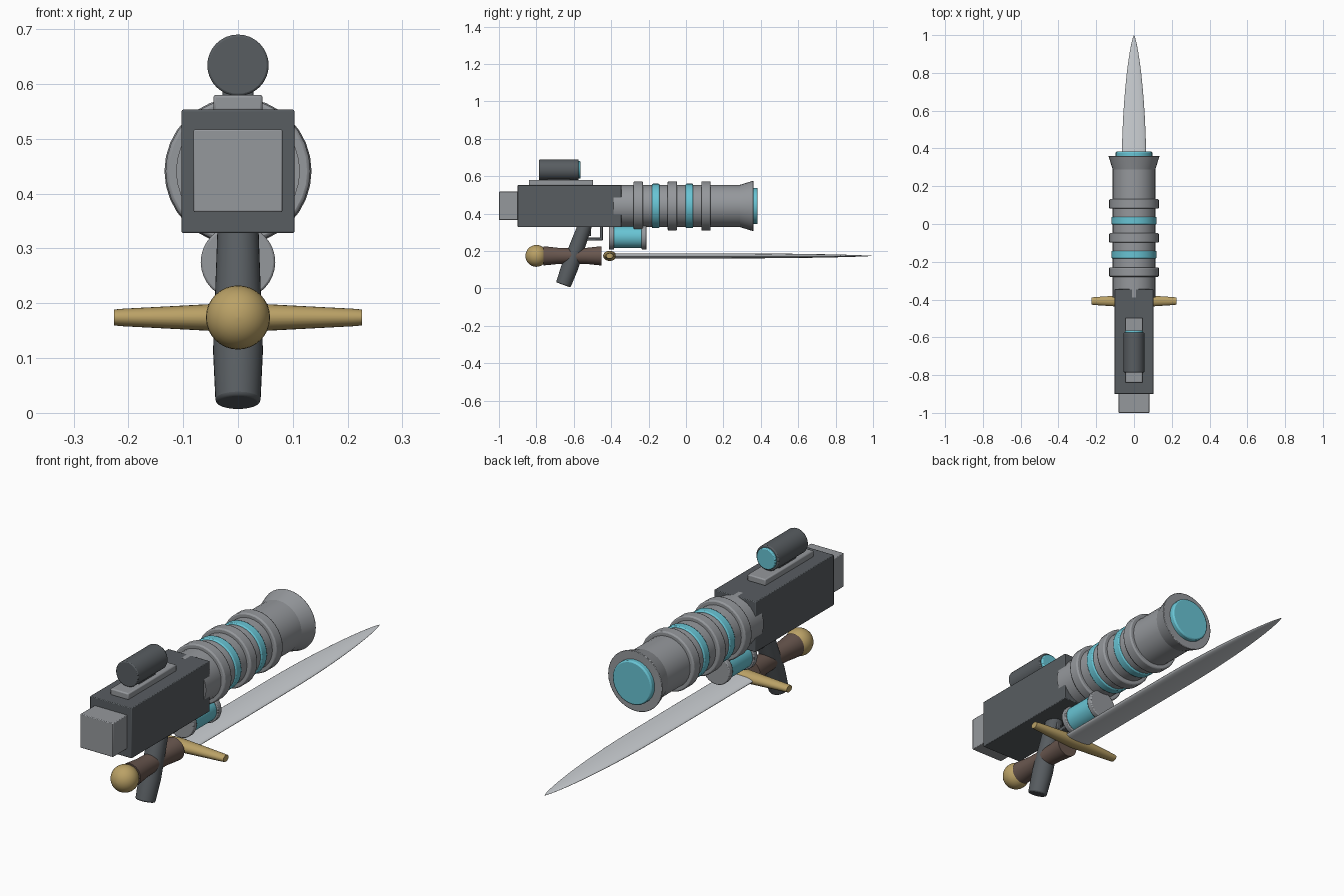
import bpy, bmesh, math
from mathutils import Vector

if "Cube" in bpy.data.objects:
    bpy.data.objects.remove(bpy.data.objects["Cube"])


def mat(name, rgb):
    m = bpy.data.materials.new(name)
    lin = [((c / 255 + 0.055) / 1.055) ** 2.4 for c in rgb]
    m.diffuse_color = (*lin, 1)
    m.use_nodes = True
    m.node_tree.nodes["Principled BSDF"].inputs["Base Color"].default_value = m.diffuse_color
    return m


DARK = mat("dark metal", (88, 93, 97))
GREY = mat("grey metal", (149, 152, 156))
CYAN = mat("cyan glow", (104, 196, 212))
BRASS = mat("brass", (186, 161, 102))
BROWN = mat("brown leather", (104, 86, 78))
SILVER = mat("blade silver", (205, 209, 213))


def finish(name, bm, material, bevel=0.0):
    bmesh.ops.recalc_face_normals(bm, faces=bm.faces)
    me = bpy.data.meshes.new(name)
    bm.to_mesh(me)
    bm.free()
    ob = bpy.data.objects.new(name, me)
    bpy.context.collection.objects.link(ob)
    me.materials.append(material)
    if bevel:
        mod = ob.modifiers.new("bevel", "BEVEL")
        mod.width, mod.segments, mod.limit_method = bevel, 2, 'ANGLE'
        mod.angle_limit = math.radians(40)
    bpy.ops.object.select_all(action='DESELECT')
    ob.select_set(True)
    bpy.context.view_layer.objects.active = ob
    bpy.ops.object.shade_smooth_by_angle(angle=math.radians(35))
    return ob


def box(name, x, y, z, material, bevel=0.003):
    """Box centred on x = 0 with half width x and ranges y and z."""
    bm = bmesh.new()
    bmesh.ops.create_cube(bm, size=1)
    for v in bm.verts:
        v.co = (v.co.x * 2 * x,
                y[0] + (v.co.y + 0.5) * (y[1] - y[0]),
                z[0] + (v.co.z + 0.5) * (z[1] - z[0]))
    return finish(name, bm, material, bevel)


def lathe(name, profile, material, origin, axis=(0, 1, 0), side=(1, 0, 0),
          squash=(1, 1), bevel=0.0, n=32):
    """Turn (distance, radius) points about an axis, closed by end caps."""
    a, u, o = Vector(axis).normalized(), Vector(side), Vector(origin)
    w = a.cross(u)
    bm = bmesh.new()
    rings = []
    for t, r in profile:
        ring = []
        for i in range(n):
            ang = 2 * math.pi * i / n
            ring.append(bm.verts.new(o + a * t + u * (r * squash[0] * math.cos(ang))
                                     + w * (r * squash[1] * math.sin(ang))))
        rings.append(ring)
    for p, q in zip(rings, rings[1:]):
        for i in range(n):
            j = (i + 1) % n
            bm.faces.new((p[i], p[j], q[j], q[i]))
    bm.faces.new(rings[0])
    bm.faces.new(rings[-1])
    return finish(name, bm, material, bevel)


def tube(name, y, r, z, material, bevel=0.0):
    return lathe(name, [(y[0], r), (y[1], r)], material, (0, 0, z), bevel=bevel)


# Receiver and stock
box("receiver", 0.103, (-0.9, -0.345), (0.328, 0.553), DARK)
box("stock_block", 0.081, (-1.0, -0.895), (0.366, 0.517), GREY)

# Barrel with raised rings, glowing bands and a flared muzzle
BZ = 0.441
tube("barrel", (-0.388, 0.30), 0.113, BZ, GREY)
for y in (-0.255, -0.073, 0.107):
    tube("barrel_ring", (y - 0.025, y + 0.025), 0.132, BZ, GREY, 0.006)
for y in (-0.162, 0.018):
    tube("glow_band", (y - 0.02, y + 0.02), 0.119, BZ, CYAN, 0.005)
lathe("muzzle", [(0.285, 0.112), (0.36, 0.135)], GREY, (0, 0, BZ), bevel=0.003)
tube("muzzle_lens", (0.35, 0.383), 0.097, BZ, CYAN, 0.006)

# Sight on its rail
box("sight_rail", 0.045, (-0.84, -0.497), (0.55, 0.58), GREY, 0.005)
box("sight_mount", 0.028, (-0.74, -0.62), (0.575, 0.60), DARK)
tube("sight_tube", (-0.785, -0.575), 0.056, 0.634, DARK, 0.004)
tube("sight_lens", (-0.58, -0.564), 0.047, 0.634, CYAN, 0.004)

# Power cell under the barrel
tube("power_cell", (-0.40, -0.22), 0.06, 0.275, CYAN)
for y in (-0.398, -0.224):
    tube("cell_cap", (y - 0.013, y + 0.013), 0.068, 0.275, GREY, 0.004)

# Slanted grip, trigger and guard
tilt = math.radians(20)
lathe("grip", [(0, 0.041), (0.1, 0.0455), (0.38, 0.036)], DARK, (0, -0.656, 0.019),
      axis=(0, math.sin(tilt), math.cos(tilt)), bevel=0.006)
box("trigger_guard", 0.016, (-0.57, -0.445), (0.256, 0.272), DARK)
box("trigger_guard_post", 0.016, (-0.461, -0.445), (0.256, 0.335), DARK)
box("trigger", 0.01, (-0.525, -0.508), (0.28, 0.335), DARK)

# Sword: pommel, handle, cross guard
SZ = 0.174
ball = [(-0.0585 * math.cos(math.pi * (i + 0.05) / 16.1),
         0.0585 * math.sin(math.pi * (i + 0.05) / 16.1)) for i in range(17)]
lathe("pommel", ball, BRASS, (0, -0.80, SZ))
lathe("handle", [(0, 0.051), (0.025, 0.049), (0.08, 0.043), (0.155, 0.041),
                 (0.23, 0.043), (0.285, 0.049), (0.31, 0.051)],
      BROWN, (0, -0.762, SZ))
lathe("cross_guard", [(-0.226, 0.0145), (-0.21, 0.016), (0, 0.027),
                      (0.21, 0.016), (0.226, 0.0145)],
      BRASS, (0, -0.408, SZ), axis=(1, 0, 0), side=(0, 1, 0), squash=(1.3, 1), n=24)

# Blade: nearly straight, then curving in to a point
edge = [(-0.40, 0.066), (0.0, 0.066), (0.3, 0.065)]
for i in range(1, 13):
    s = math.sin(math.pi / 2 * i / 12)
    edge.append((0.3 + 0.7 * s, max(0.001, 0.065 * (1 - s ** 1.9) ** 0.72)))
lathe("blade", edge, SILVER, (0, 0, SZ), squash=(1, 0.2), n=24)
